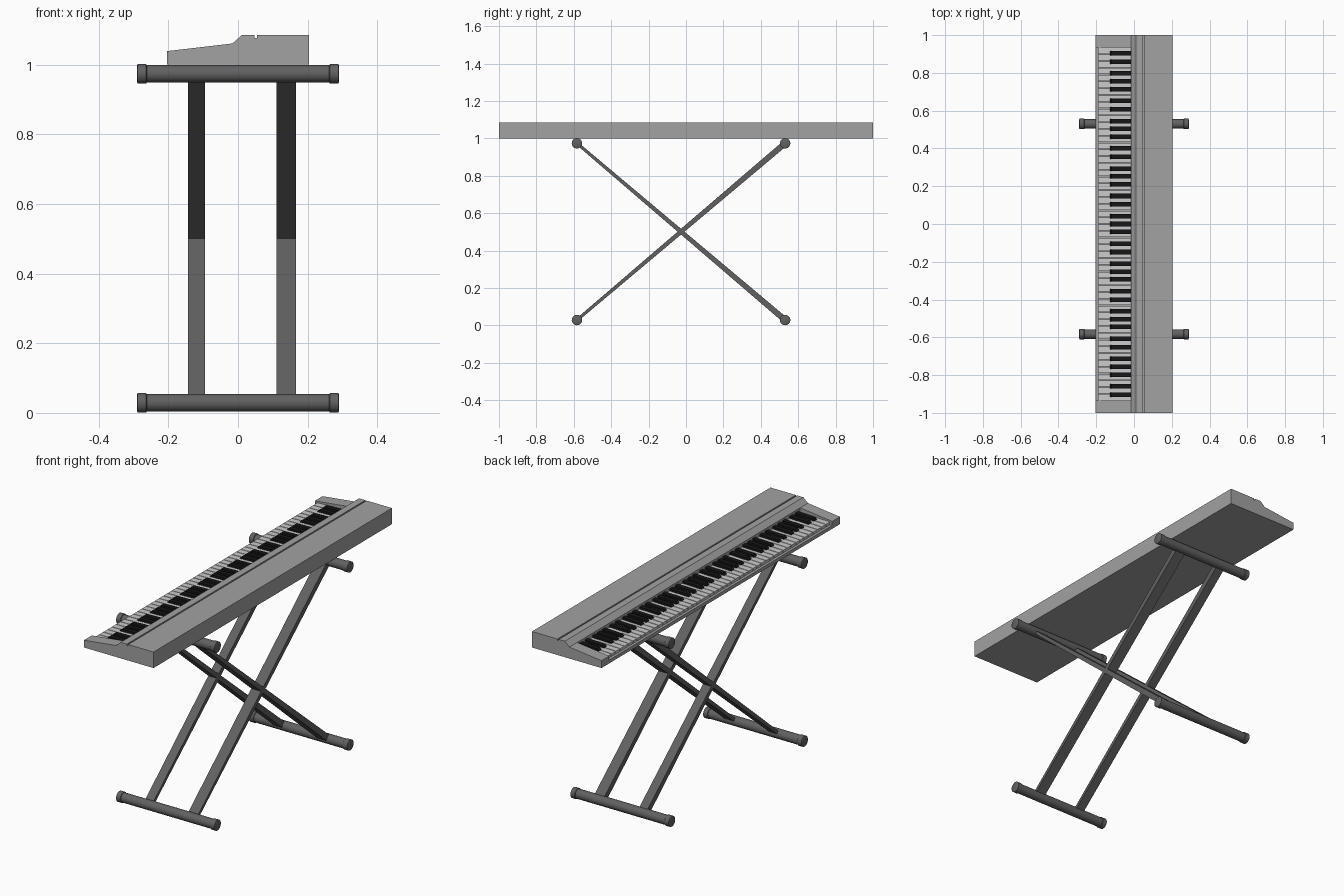
import bpy, bmesh, math
from mathutils import Vector

if "Cube" in bpy.data.objects:
    bpy.data.objects.remove(bpy.data.objects["Cube"])


def material(name, v):
    m = bpy.data.materials.new(name)
    m.diffuse_color = (v, v, v, 1)
    m.use_nodes = True
    m.node_tree.nodes["Principled BSDF"].inputs["Base Color"].default_value = m.diffuse_color
    return m


CASE = material("case_grey", 0.36)
STAND = material("stand_dark", 0.12)
WHITE = material("key_white", 0.8)
BLACK = material("key_black", 0.008)


def finish(name, bm, mat, smooth=False):
    bmesh.ops.recalc_face_normals(bm, faces=bm.faces[:])
    me = bpy.data.meshes.new(name)
    bm.to_mesh(me)
    bm.free()
    ob = bpy.data.objects.new(name, me)
    bpy.context.collection.objects.link(ob)
    me.materials.append(mat)
    if smooth:
        bpy.ops.object.select_all(action='DESELECT')
        bpy.context.view_layer.objects.active = ob
        ob.select_set(True)
        bpy.ops.object.shade_smooth_by_angle(angle=math.radians(35))
    return ob


def add_prism(bm, profile, start, end, axis):
    """Extrude a profile: (x, z) along y, or (y, z) along x."""
    def at(p, t):
        return (p[0], t, p[1]) if axis == 'y' else (t, p[0], p[1])
    a = [bm.verts.new(at(p, start)) for p in profile]
    b = [bm.verts.new(at(p, end)) for p in profile]
    bm.faces.new(a)
    bm.faces.new(b[::-1])
    n = len(a)
    for i in range(n):
        bm.faces.new((a[i], b[i], b[(i + 1) % n], a[(i + 1) % n]))


def prism(name, profile, start, end, axis, mat):
    bm = bmesh.new()
    add_prism(bm, profile, start, end, axis)
    return finish(name, bm, mat)


# Housing: low key bed in front, raised panel with a groove behind
BED, BACK, KEY_END = 1.018, -0.016, 0.935
prism("keyboard_housing", [
    (-0.204, 1.0), (-0.204, BED), (BACK, BED), (BACK, 1.061), (0.011, 1.085),
    (0.047, 1.085), (0.047, 1.077), (0.055, 1.077), (0.055, 1.085),
    (0.204, 1.085), (0.204, 1.0)], -1, 1, 'y', CASE)

# End cheeks beside the keys
cheek = [(-0.204, BED), (-0.204, 1.039), (BACK, 1.061), (BACK, BED)]
for side, a, b in (("left", KEY_END, 1), ("right", -1, -KEY_END)):
    prism("end_cheek_" + side, cheek, a, b, 'y', CASE)

# White keys
COUNT = 52
pitch = 2 * KEY_END / COUNT
white_profile = [(-0.19, BED), (-0.19, 1.032), (-0.187, 1.034),
                 (BACK, 1.038), (BACK, BED)]
bm = bmesh.new()
for i in range(COUNT):
    y = KEY_END - (i + 0.5) * pitch
    add_prism(bm, white_profile, y - pitch * 0.45, y + pitch * 0.45, 'y')
finish("white_keys", bm, WHITE)

# Black keys in groups of two and three
offset = {1: -0.12, 2: 0.12, 4: -0.16, 5: 0, 6: 0.16}
black_profile = [(-0.127, 1.03), (-0.127, 1.038), (-0.119, 1.047),
                 (BACK, 1.05), (BACK, 1.03)]
bm = bmesh.new()
for i in range(1, COUNT):
    if i % 7 in offset:
        y = KEY_END - (i + offset[i % 7]) * pitch
        add_prism(bm, black_profile, y - 0.012, y + 0.012, 'y')
finish("black_keys", bm, BLACK)


# Cross tubes with wider end caps, turned as one profile around x
def tube(name, y, z):
    rings = [(-0.29, 0.024), (-0.288, 0.028), (-0.264, 0.028), (-0.262, 0.025),
             (0.262, 0.025), (0.264, 0.028), (0.288, 0.028), (0.29, 0.024)]
    n = 24
    bm = bmesh.new()
    loops = [[bm.verts.new((x, y + r * math.cos(2 * math.pi * k / n),
                            z + r * math.sin(2 * math.pi * k / n)))
              for k in range(n)] for x, r in rings]
    for a, b in zip(loops, loops[1:]):
        for k in range(n):
            bm.faces.new((a[k], a[(k + 1) % n], b[(k + 1) % n], b[k]))
    bm.faces.new(loops[0])
    bm.faces.new(loops[-1][::-1])
    finish(name, bm, STAND, smooth=True)


FRONT_Y, REAR_Y, LOW, HIGH = -0.583, 0.53, 0.029, 0.974
for end, y in (("front", FRONT_Y), ("rear", REAR_Y)):
    tube("foot_tube_" + end, y, LOW)
    tube("support_tube_" + end, y, HIGH)

# Crossed legs, thin at the front end and thicker at the rear
for direction, z0, z1 in (("rising", LOW, HIGH), ("falling", HIGH, LOW)):
    a, b = Vector((FRONT_Y, z0)), Vector((REAR_Y, z1))
    d = (b - a).normalized()
    nrm = Vector((-d.y, d.x))
    profile = [a - nrm * 0.008, b - nrm * 0.016, b + nrm * 0.016, a + nrm * 0.008]
    for side, x0, x1 in (("left", -0.143, -0.095), ("right", 0.11, 0.167)):
        prism(f"{direction}_leg_{side}", profile, x0, x1, 'x', STAND)
